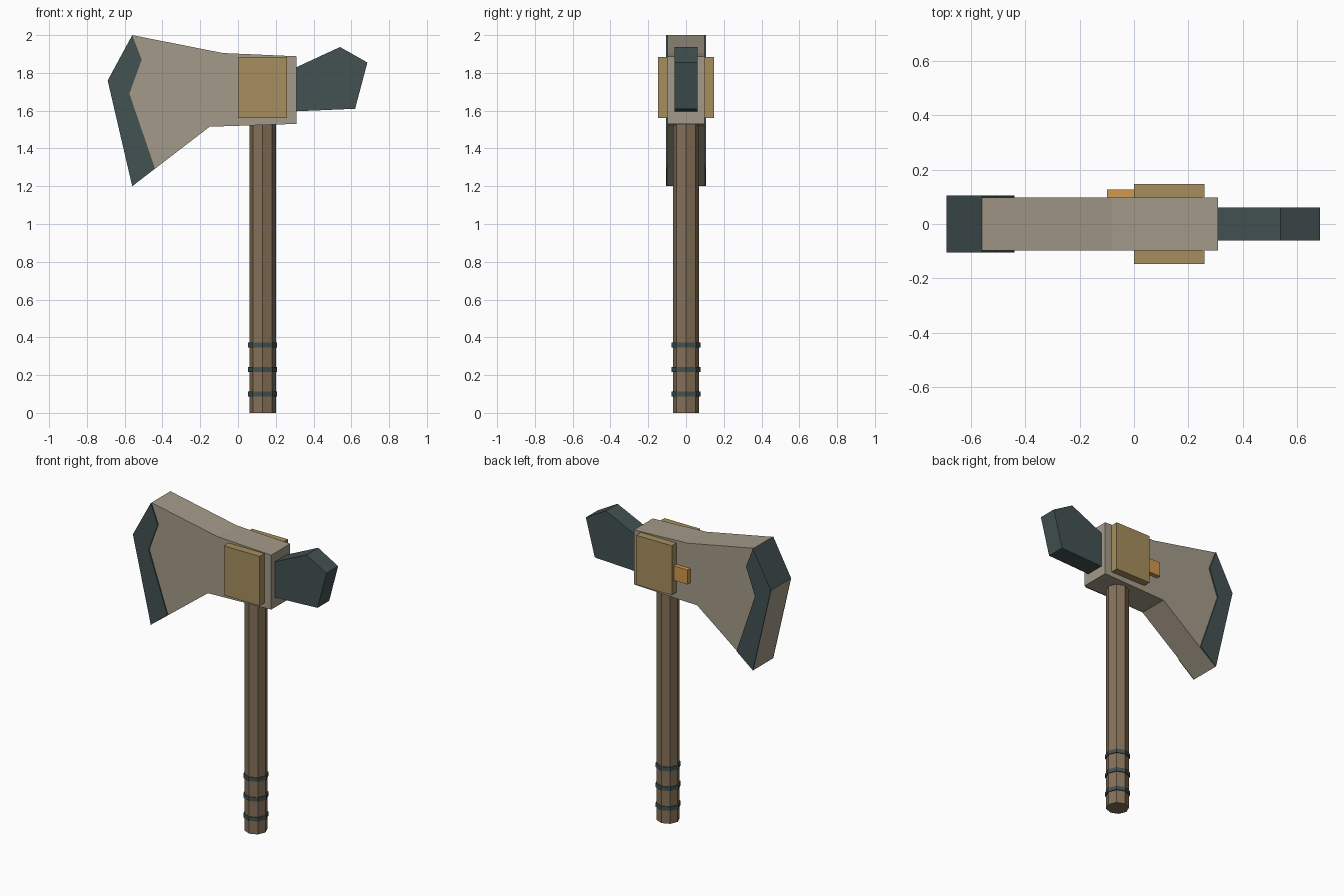
import bpy, bmesh
from math import radians

cube = bpy.data.objects.get("Cube")
if cube:
    bpy.data.objects.remove(cube, do_unlink=True)


def linear(v):
    v /= 255
    return v / 12.92 if v <= 0.04045 else ((v + 0.055) / 1.055) ** 2.4


def material(name, *rgb):
    colour = [linear(v) for v in rgb] + [1]
    m = bpy.data.materials.new(name)
    m.use_nodes = True
    m.diffuse_color = colour
    m.node_tree.nodes["Principled BSDF"].inputs["Base Color"].default_value = colour
    return m


stone = material("pale stone", 164, 154, 137)
slate = material("dark slate", 67, 82, 82)
gold = material("dull gold", 166, 143, 93)
orange = material("orange wood", 208, 152, 78)
wood = material("brown wood", 132, 112, 88)


def prism(name, outline, y0, y1, mat):
    """Extrude an x-z outline from y0 to y1."""
    bm = bmesh.new()
    face = bm.faces.new([bm.verts.new((x, y0, z)) for x, z in outline])
    moved = bmesh.ops.extrude_face_region(bm, geom=[face])["geom"]
    for v in moved:
        if isinstance(v, bmesh.types.BMVert):
            v.co.y = y1
    bmesh.ops.recalc_face_normals(bm, faces=bm.faces)
    mesh = bpy.data.meshes.new(name)
    bm.to_mesh(mesh)
    bm.free()
    mesh.materials.append(mat)
    obj = bpy.data.objects.new(name, mesh)
    bpy.context.collection.objects.link(obj)
    return obj


def box(name, x0, x1, y0, y1, z0, z1, mat):
    return prism(name, [(x0, z0), (x1, z0), (x1, z1), (x0, z1)], y0, y1, mat)


def octagon(name, radius, z0, z1, mat):
    bpy.ops.mesh.primitive_cylinder_add(vertices=8, radius=radius, depth=z1 - z0,
                                        location=(0.13, 0, (z0 + z1) / 2),
                                        rotation=(0, 0, radians(90)))
    obj = bpy.context.object
    obj.name = name
    obj.data.materials.append(mat)


# Handle and its three bands
octagon("handle", 0.07, 0, 1.6, wood)
for i in range(3):
    z = 0.1 + 0.13 * i
    octagon(f"handle_band_{i + 1}", 0.076, z - 0.013, z + 0.013, slate)

# Axe head, with the upper cutting face dark
head = prism("axe_head", [(-0.56, 2), (-0.08, 1.905), (0.31, 1.888), (0.31, 1.53),
                          (-0.15, 1.515), (-0.56, 1.2), (-0.69, 1.76)], -0.098, 0.098, stone)
head.data.materials.append(slate)
for p in head.data.polygons:
    if p.normal.x < -0.5 and p.normal.z > 0.1:
        p.material_index = 1

# Blade edge plates and gold plates on both sides
edge = [(-0.56, 2), (-0.69, 1.76), (-0.56, 1.2), (-0.44, 1.295), (-0.575, 1.69), (-0.51, 1.87)]
for side, s in (("front", -1), ("back", 1)):
    prism(f"{side}_blade_edge", edge, s * 0.098, s * 0.1055, slate)
    box(f"{side}_gold_plate", 0, 0.26, s * 0.09, s * 0.147, 1.56, 1.885, gold)

# Peg on the back only
box("back_peg", -0.1, 0.02, 0.09, 0.127, 1.65, 1.745, orange)

# Rear pick
prism("rear_pick", [(0.29, 1.821), (0.54, 1.937), (0.685, 1.855), (0.62, 1.61), (0.29, 1.596)],
      -0.061, 0.061, slate)
